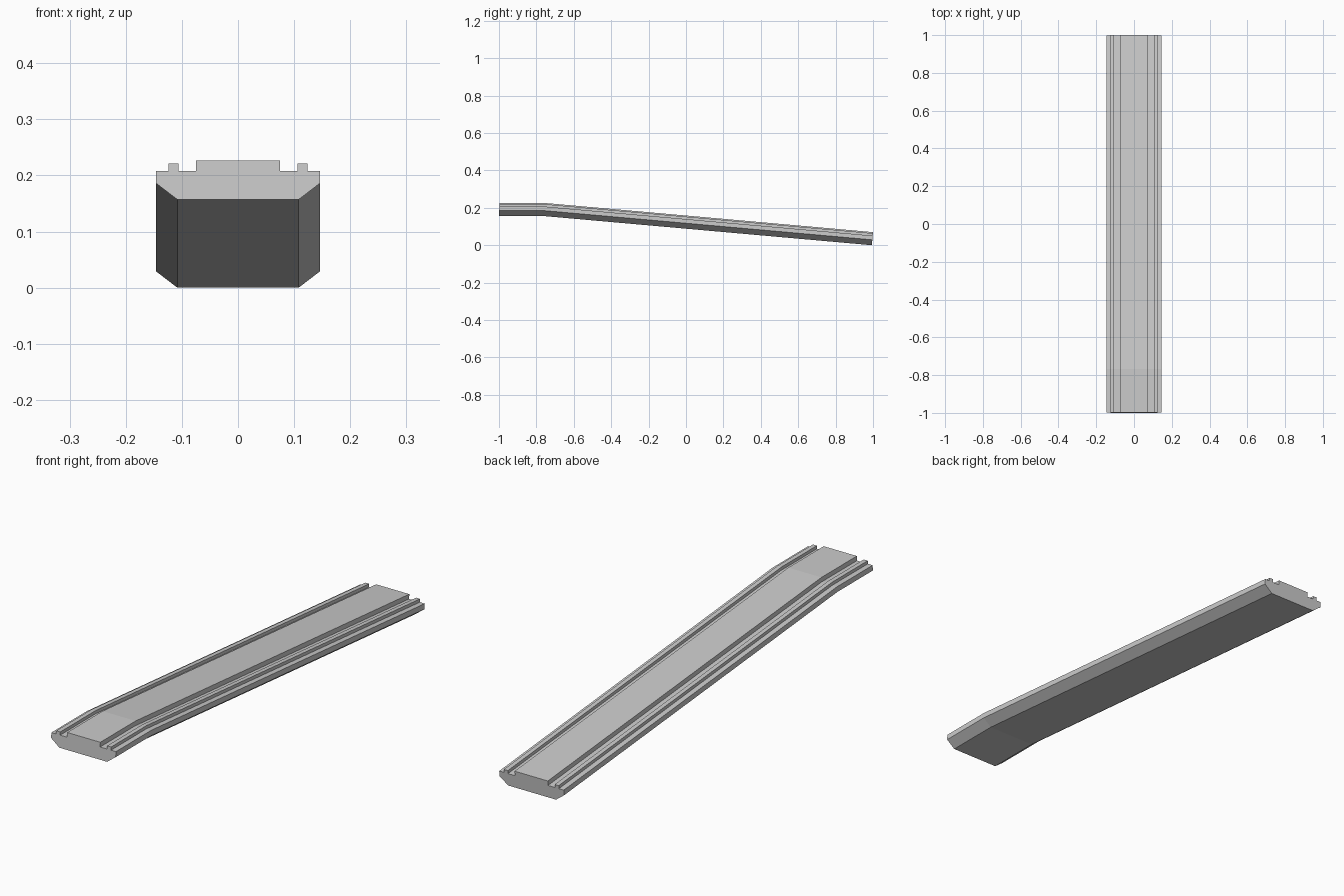
import bpy, bmesh

if "Cube" in bpy.data.objects:
    bpy.data.objects.remove(bpy.data.objects["Cube"])

# Half cross-section (x, height), from bottom edge to top centre panel
half = [(0.108, 0.0), (0.146, 0.029), (0.146, 0.051), (0.124, 0.051),
        (0.124, 0.064), (0.106, 0.064), (0.106, 0.051), (0.075, 0.051),
        (0.075, 0.070)]
profile = half + [(-x, h) for x, h in reversed(half)]
TOP = 0.070

# Path stations: (y at top, base z, lean of the section)
stations = [(-0.997, 0.157, 0.04), (-0.768, 0.157, 0.044), (1.0, 0.0, 0.088)]


def loft(name, section, path):
    bm = bmesh.new()
    rings = [[bm.verts.new((x, y + (h - TOP) * lean, z + h)) for x, h in section]
             for y, z, lean in path]
    n = len(section)
    for a, b in zip(rings, rings[1:]):
        for i in range(n):
            j = (i + 1) % n
            bm.faces.new((a[i], a[j], b[j], b[i]))
    # End caps
    bm.faces.new(rings[0])
    bm.faces.new(rings[-1])
    bmesh.ops.recalc_face_normals(bm, faces=bm.faces)
    mesh = bpy.data.meshes.new(name)
    bm.to_mesh(mesh)
    bm.free()
    obj = bpy.data.objects.new(name, mesh)
    bpy.context.collection.objects.link(obj)
    return obj


# Bent deck with raised centre panel, side rails and chamfered underside
loft("ramp_deck", profile, stations)
